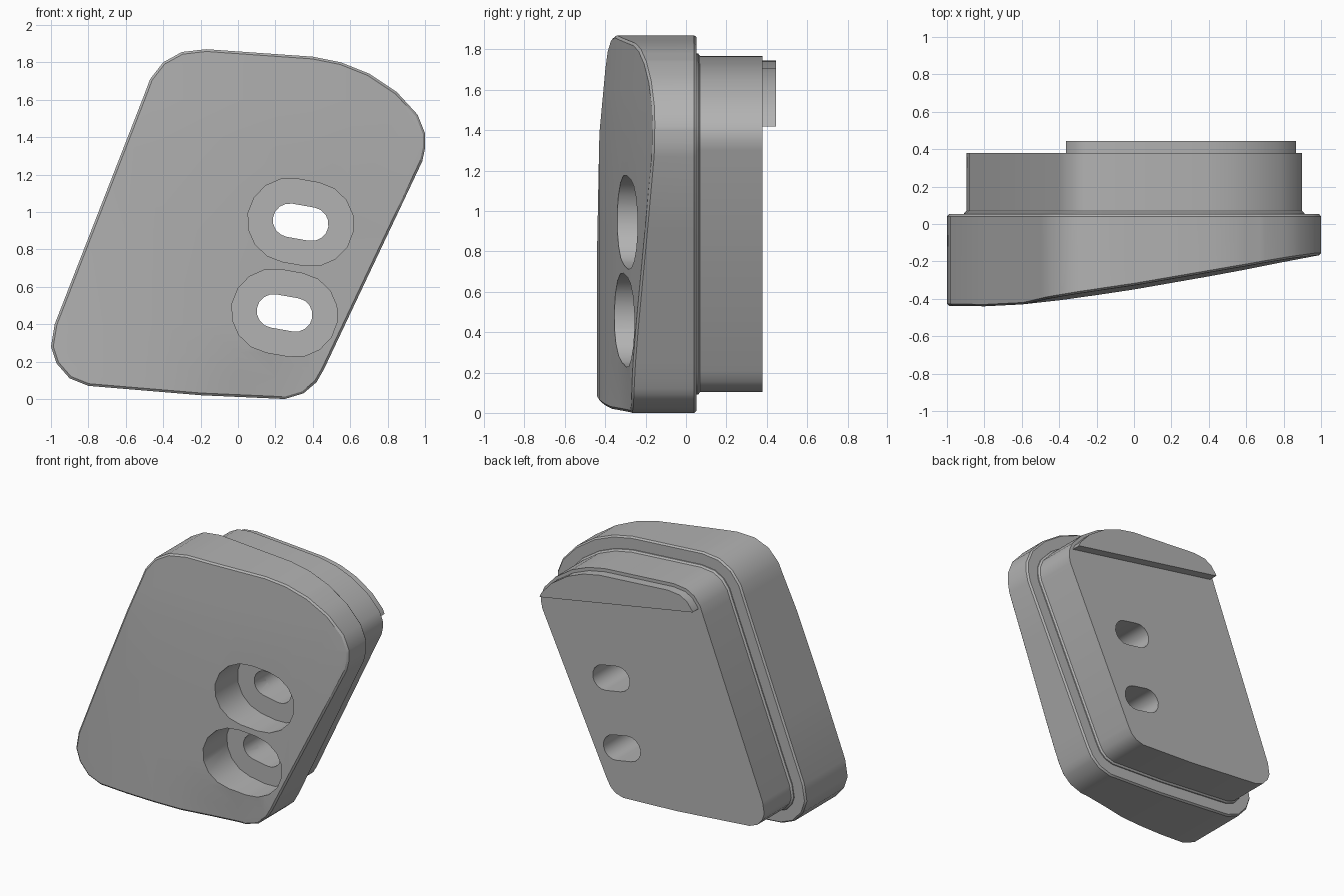
import bpy, bmesh, math
from mathutils import Vector

cube = bpy.data.objects.get("Cube")
if cube:
    bpy.data.objects.remove(cube, do_unlink=True)

grey = bpy.data.materials.new("plain grey")
grey.use_nodes = True
grey.diffuse_color = (0.45, 0.45, 0.45, 1)
grey.node_tree.nodes["Principled BSDF"].inputs["Base Color"].default_value = grey.diffuse_color

# Slanted rounded outline (x, z), counter-clockwise
OUTLINE = [Vector(p) for p in (
    (-1, .28), (-.97, .19), (-.9, .11), (-.8, .07), (-.2, .02), (.25, 0), (.35, .03),
    (.42, .09), (.46, .16), (.985, 1.27), (1, 1.34), (1, 1.42), (.96, 1.52), (.85, 1.64),
    (.7, 1.74), (.55, 1.8), (.4, 1.83), (-.17, 1.87), (-.3, 1.855), (-.4, 1.8),
    (-.47, 1.71), (-.5, 1.63), (-.98, .4))]
TILT = math.radians(-10)
HOLES = [(.335, .945), (.249, .46)]


def inset(points, dist):
    """Move every edge of the outline inward by dist."""
    result = []
    for i, p in enumerate(points):
        a = (p - points[i - 1]).normalized()
        b = (points[(i + 1) % len(points)] - p).normalized()
        na, nb = Vector((-a.y, a.x)), Vector((-b.y, b.x))
        result.append(p + (na + nb) * dist / (1 + na.dot(nb)))
    return result


def loft(points, stations):
    """Closed solid along y from (y, inset) stations."""
    bm = bmesh.new()
    rings = [[bm.verts.new((p.x, y, p.y)) for p in inset(points, d)] for y, d in stations]
    n = len(points)
    for r, s in zip(rings, rings[1:]):
        for i in range(n):
            j = (i + 1) % n
            bm.faces.new((r[i], r[j], s[j], s[i]))
    bm.faces.new(rings[0])
    bm.faces.new(rings[-1])
    return bm


def finish(bm, name):
    bmesh.ops.recalc_face_normals(bm, faces=bm.faces)
    mesh = bpy.data.meshes.new(name)
    bm.to_mesh(mesh)
    bm.free()
    mesh.materials.append(grey)
    obj = bpy.data.objects.new(name, mesh)
    bpy.context.collection.objects.link(obj)
    return obj


def slice_mesh(bm, point, normal, clear=False):
    return bmesh.ops.bisect_plane(bm, geom=bm.verts[:] + bm.edges[:] + bm.faces[:],
                                  plane_co=point, plane_no=normal, clear_inner=clear)


def cut_slots(target, radius, y0, y1):
    """Cut the two tilted slots through the target."""
    half, steps = .06, 9
    for cx, cz in HOLES:
        pts = []
        for side in (0, 1):
            for k in range(steps):
                a = -math.pi / 2 + math.pi * (side + k / (steps - 1))
                x = radius * math.cos(a) + (half if side == 0 else -half)
                z = radius * math.sin(a)
                pts.append(Vector((cx + x * math.cos(TILT) - z * math.sin(TILT),
                                   cz + x * math.sin(TILT) + z * math.cos(TILT))))
        cutter = finish(loft(pts, [(y0, 0), (y1, 0)]), "slot_cutter")
        cutter.hide_render = True
        mod = target.modifiers.new("slot", 'BOOLEAN')
        mod.operation, mod.solver, mod.object = 'DIFFERENCE', 'EXACT', cutter
        bpy.context.view_layer.objects.active = target
        bpy.ops.object.modifier_apply(modifier=mod.name)
        bpy.data.objects.remove(cutter, do_unlink=True)


# Gently curved front surface, sampled every 0.2 across x
DEPTHS = (.437, .44, .43, .408, .38, .35, .315, .28, .243, .203, .165)


def front_y(x, z):
    t = min(max((x + 1) / .2, 0), 9.999)
    i = int(t)
    y = -(DEPTHS[i] + (DEPTHS[i + 1] - DEPTHS[i]) * (t - i))
    dip = .035 * math.exp(-((x - .15) / .25) ** 2 - (z / .2) ** 2)
    return y + .02 * max(0, (z - 1.4) / .4) + dip


# Front pad with sculpted face
bm = loft(OUTLINE, [(-.3, .012), (-.29, 0), (.04, 0), (.053, .01)])
for i in range(1, 10):
    slice_mesh(bm, (-1 + i * .2, 0, 0), (1, 0, 0))
for z in (.12, .25, .4, .9, 1.4, 1.6, 1.75):
    slice_mesh(bm, (0, 0, z), (0, 0, 1))
for v in bm.verts:
    if v.co.y < -.2:
        v.co.y += .3 + front_y(v.co.x, v.co.z)
pad = finish(bm, "front_pad")
cut_slots(pad, .225, -1, -.08)
cut_slots(pad, .09, -.5, .5)

# Rear block with a small fillet at its base
block = finish(loft(OUTLINE, [(.04, .088), (.06, .09), (.07, .102), (.38, .102)]), "rear_block")
cut_slots(block, .09, -.5, .8)

# Raised lip at the top of the back, ending in a straight slanted edge
bm = loft(OUTLINE, [(.37, .125), (.445, .125)])
cut = slice_mesh(bm, (.86, 0, 1.42), (-math.sin(TILT), 0, math.cos(TILT)), True)
bmesh.ops.holes_fill(bm, edges=[e for e in bm.edges if e.is_boundary])
lip = finish(bm, "rear_lip")

for obj in (pad, block, lip):
    bpy.ops.object.select_all(action='DESELECT')
    obj.select_set(True)
    bpy.context.view_layer.objects.active = obj
    bpy.ops.object.shade_smooth_by_angle(angle=math.radians(32))
